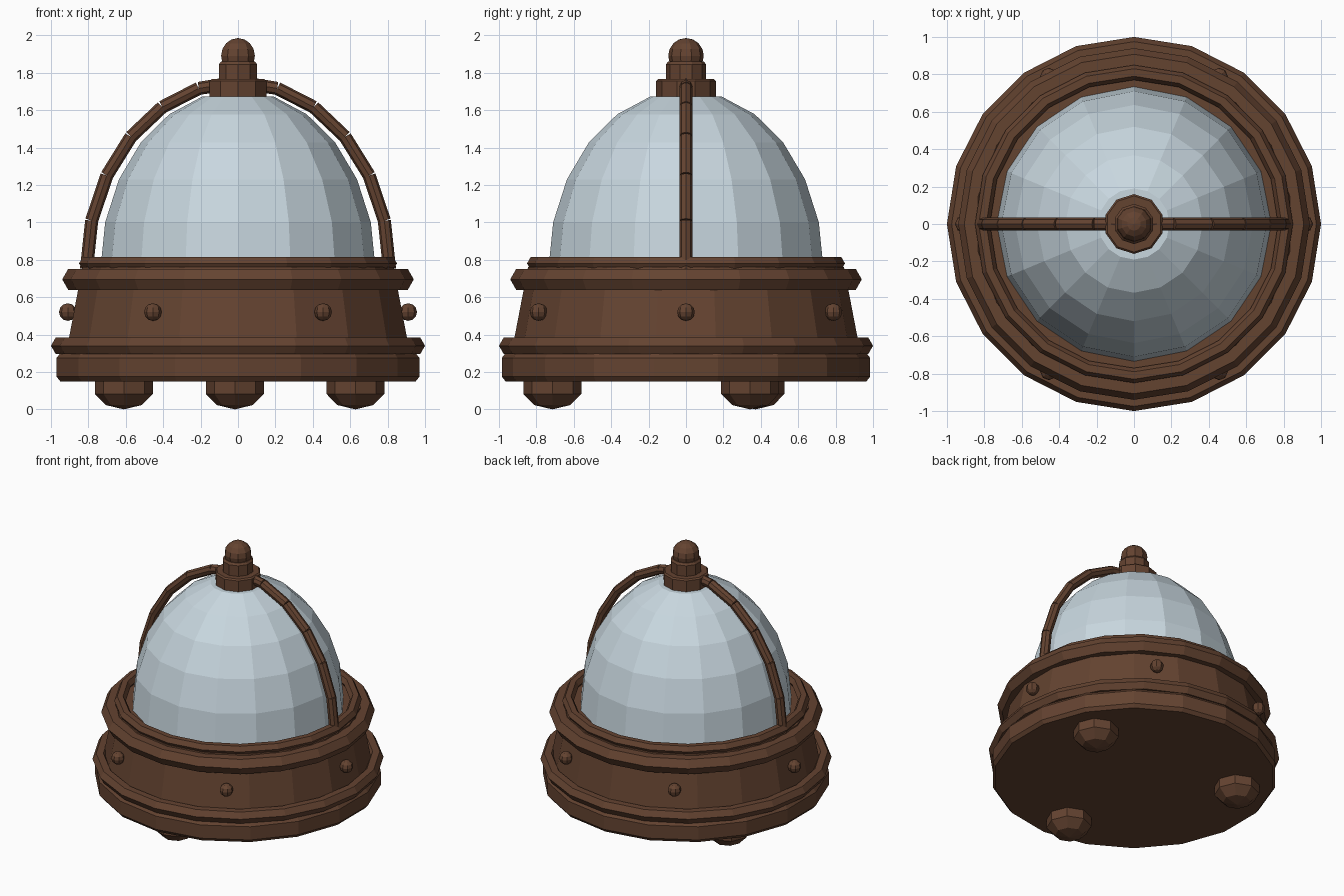
import bpy
import bmesh
from math import sin, cos, pi, radians
from mathutils import Vector, Matrix

cube = bpy.data.objects.get("Cube")
if cube:
    bpy.data.objects.remove(cube, do_unlink=True)


def material(name, rgb):
    mat = bpy.data.materials.new(name)
    mat.use_nodes = True
    mat.diffuse_color = (*rgb, 1)
    mat.node_tree.nodes["Principled BSDF"].inputs["Base Color"].default_value = (*rgb, 1)
    return mat


BROWN = material("brown metal", (0.127, 0.056, 0.03))
GLASS = material("pale glass", (0.58, 0.68, 0.74))


def finish(name, bm, mat):
    bmesh.ops.recalc_face_normals(bm, faces=bm.faces)
    mesh = bpy.data.meshes.new(name)
    bm.to_mesh(mesh)
    bm.free()
    mesh.materials.append(mat)
    obj = bpy.data.objects.new(name, mesh)
    bpy.context.collection.objects.link(obj)
    return obj


def lathe(name, profile, sides, mat, ring=False):
    """Spin (radius, z) points round the z axis; a ring profile is closed, others get caps."""
    bm = bmesh.new()
    loops = []
    for r, z in profile:
        turns = [2 * pi * i / sides for i in range(sides)]
        loops.append([bm.verts.new((r * sin(a), r * cos(a), z)) for a in turns])
    pairs = list(zip(loops, loops[1:]))
    if ring:
        pairs.append((loops[-1], loops[0]))
    else:
        bm.faces.new(loops[0])
        bm.faces.new(loops[-1])
    for low, high in pairs:
        for i in range(sides):
            j = (i + 1) % sides
            bm.faces.new((low[i], low[j], high[j], high[i]))
    return finish(name, bm, mat)


def hoop(name, major, minor, z):
    """Faceted ring with a hexagonal section."""
    section = [(major + minor * cos(k * pi / 3), z + minor * sin(k * pi / 3)) for k in range(6)]
    return lathe(name, section, 20, BROWN, ring=True)


def ball(name, centre, size, segments, rings):
    bm = bmesh.new()
    bmesh.ops.create_uvsphere(bm, u_segments=segments, v_segments=rings, radius=1)
    bm.transform(Matrix.Translation(centre) @ Matrix.Diagonal((*size, 1)))
    return finish(name, bm, BROWN)


def rod(name, start, end, radius):
    bm = bmesh.new()
    axis = end - start
    bmesh.ops.create_cone(bm, cap_ends=True, segments=8, radius1=radius,
                          radius2=radius, depth=axis.length)
    turn = axis.to_track_quat('Z', 'Y').to_matrix().to_4x4()
    bm.transform(Matrix.Translation((start + end) / 2) @ turn)
    return finish(name, bm, BROWN)


# Base disc and tapered housing
lathe("base_disc", [(0.965, 0.15), (0.985, 0.175), (0.985, 0.275), (0.965, 0.3)], 18, BROWN)
lathe("housing", [(0.935, 0.29), (0.845, 0.76)], 18, BROWN)

# Rings round the housing
hoop("lower_ring", 0.95, 0.05, 0.34)
hoop("upper_ring", 0.875, 0.065, 0.695)
hoop("rim_ring", 0.81, 0.04, 0.78)

# Glass dome, taller than a half sphere
dome = [(0.735 * cos(radians(a)), 0.755 + 0.95 * sin(radians(a))) for a in range(0, 90, 15)]
lathe("glass_dome", dome, 16, GLASS)

# Cap and knob on top
lathe("cap_collar", [(0.16, 1.67), (0.16, 1.755), (0.15, 1.765)], 10, BROWN)
lathe("cap_neck", [(0.107, 1.75), (0.107, 1.845), (0.095, 1.86)], 10, BROWN)
ball("cap_knob", (0, 0, 1.89), (0.095, 0.095, 0.095), 10, 8)

# Guard bars arching over the dome, in straight pieces
for side, label in ((1, "left"), (-1, "right")):
    path = [Vector((side * 0.81 * cos(radians(a)), 0, 0.75 + sin(radians(a))))
            for a in range(0, 91, 15)]
    for n, (start, end) in enumerate(zip(path, path[1:])):
        rod(f"guard_bar_{label}_{n + 1}", start, end, 0.035)

# Rivets round the housing
for n in range(6):
    a = n * pi / 3
    ball(f"rivet_{n + 1}", (0.91 * cos(a), 0.91 * sin(a), 0.52), (0.047, 0.047, 0.047), 8, 6)

# Three squat feet
for n in range(3):
    a = 0.5 + n * 2 * pi / 3
    ball(f"foot_{n + 1}", (0.715 * cos(a), 0.715 * sin(a), 0.12), (0.163, 0.163, 0.12), 8, 5)
